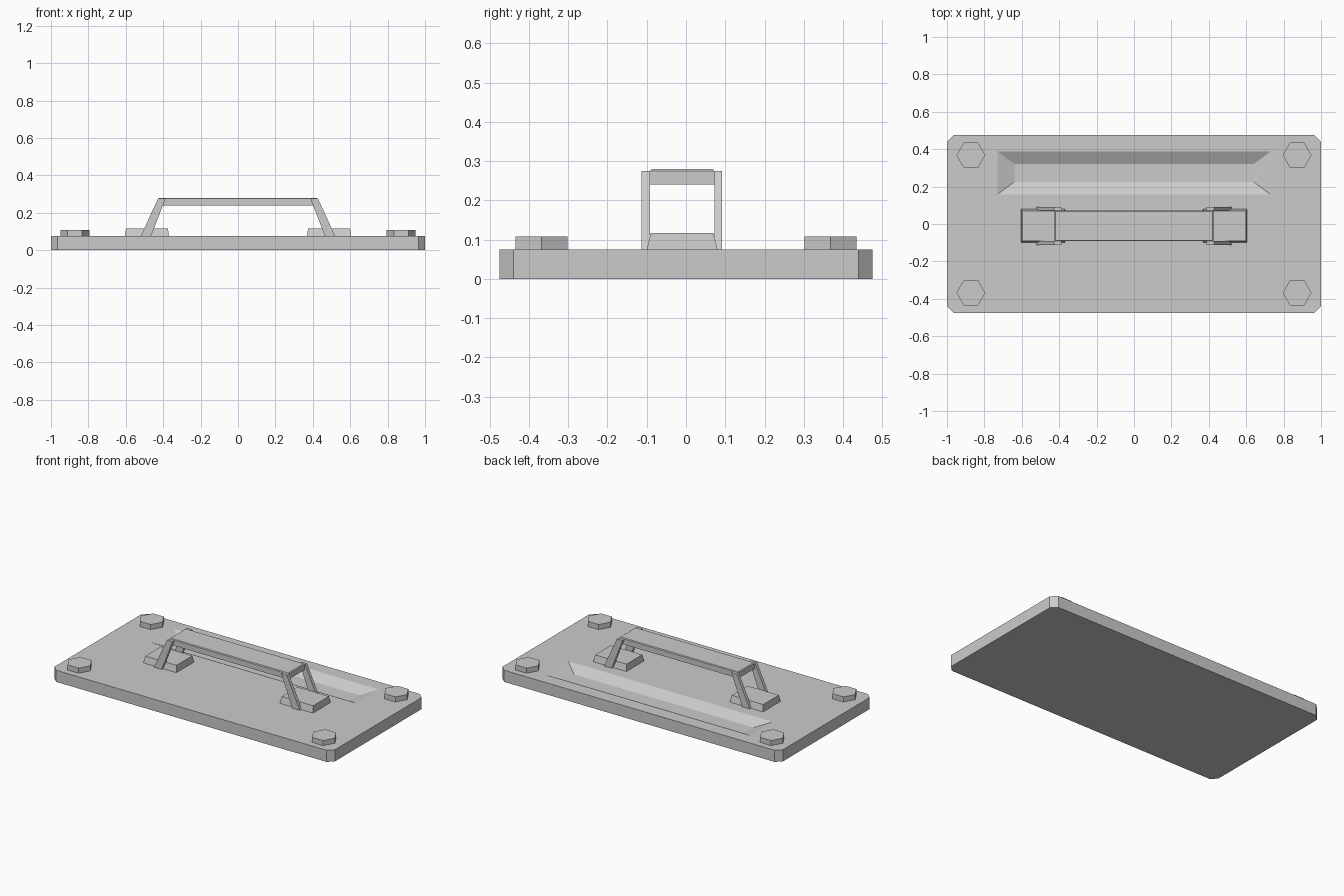
import bpy, bmesh, math

if "Cube" in bpy.data.objects:
    bpy.data.objects.remove(bpy.data.objects["Cube"])


def add_object(name, bm):
    bmesh.ops.recalc_face_normals(bm, faces=bm.faces[:])
    mesh = bpy.data.meshes.new(name)
    bm.to_mesh(mesh)
    bm.free()
    obj = bpy.data.objects.new(name, mesh)
    bpy.context.collection.objects.link(obj)
    return obj


def loft(name, rings):
    """Closed solid through matching rings of points."""
    bm = bmesh.new()
    vs = [[bm.verts.new(p) for p in ring] for ring in rings]
    n = len(vs[0])
    for a, b in zip(vs, vs[1:]):
        for i in range(n):
            j = (i + 1) % n
            bm.faces.new((a[i], a[j], b[j], b[i]))
    bm.faces.new(vs[0][::-1])
    bm.faces.new(vs[-1])
    return add_object(name, bm)


def rect(x0, x1, y0, y1, z):
    return [(x0, y0, z), (x1, y0, z), (x1, y1, z), (x0, y1, z)]


# Base plate with clipped corners and a sloped tray recess in its top
TOP, X, Y, C = 0.075, 1.0, 0.475, 0.035
outline = [(-X + C, -Y), (X - C, -Y), (X, -Y + C), (X, Y - C),
           (X - C, Y), (-X + C, Y), (-X, Y - C), (-X, -Y + C)]
plate = loft("base_plate", [[(x, y, z) for x, y in outline] for z in (0, TOP)])
cutter = loft("recess_cutter", [rect(-0.64, 0.64, 0.225, 0.32, TOP - 0.036),
                                rect(-0.73, 0.73, 0.158, 0.388, TOP),
                                rect(-0.73, 0.73, 0.158, 0.388, TOP + 0.05)])
cut = plate.modifiers.new("recess", 'BOOLEAN')
cut.operation = 'DIFFERENCE'
cut.solver = 'EXACT'
cut.object = cutter
bpy.context.view_layer.objects.active = plate
bpy.ops.object.modifier_apply(modifier=cut.name)
bpy.data.objects.remove(cutter)

# Hexagonal bolt heads at the four corners
for sx in (-1, 1):
    for sy in (-1, 1):
        loft("bolt_head", [[(sx * 0.872 + 0.077 * math.cos(i * math.pi / 3),
                             sy * 0.368 + 0.077 * math.sin(i * math.pi / 3), z)
                            for i in range(6)] for z in (TOP, 0.108)])

for s in (-1, 1):
    # Tapered handle mounts
    loft("handle_mount", [rect(s * 0.487 - 0.118, s * 0.487 + 0.118, -0.1, 0.08, TOP),
                          rect(s * 0.487 - 0.112, s * 0.487 + 0.112, -0.09, 0.07, 0.117)])
    # Pairs of slanted handle legs
    for y0, y1 in ((-0.113, -0.092), (0.072, 0.092)):
        a, b = sorted((s * 0.465, s * 0.52))
        c, d = sorted((s * 0.388, s * 0.428))
        loft("handle_leg", [rect(a, b, y0, y1, TOP), rect(c, d, y0, y1, 0.275)])

# Grip bar with slightly eased top edges
loft("handle_grip", [rect(-0.425, 0.425, -0.092, 0.072, 0.24),
                     rect(-0.425, 0.425, -0.092, 0.072, 0.275),
                     rect(-0.42, 0.42, -0.088, 0.068, 0.28)])
